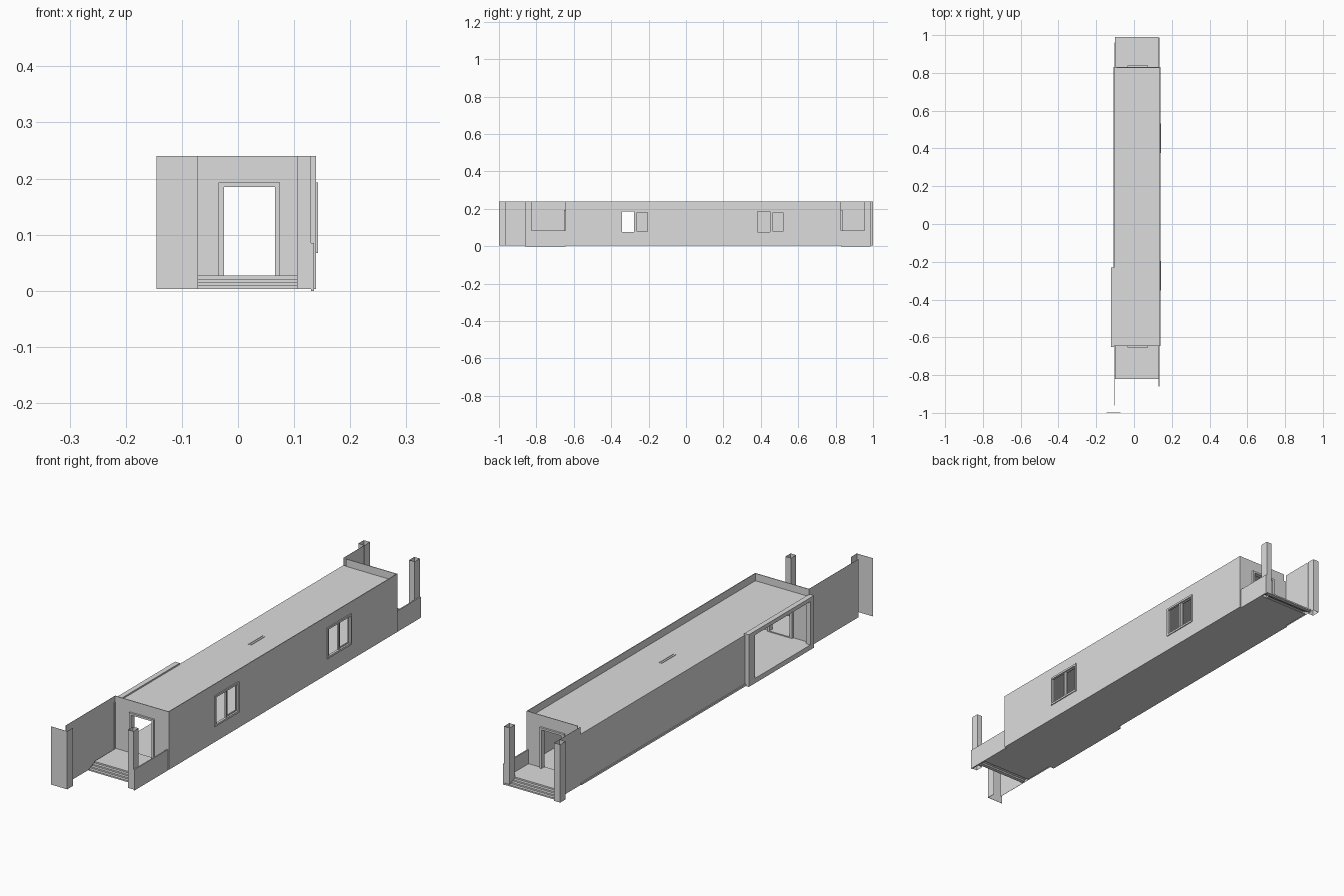
import bpy, bmesh
from mathutils import Vector

if "Cube" in bpy.data.objects:
    bpy.data.objects.remove(bpy.data.objects["Cube"])

# One plain grey for the whole building
GREY = (0.72, 0.72, 0.72, 1)
grey = bpy.data.materials.new("plain_grey")
grey.use_nodes = True
grey.diffuse_color = GREY
grey.node_tree.nodes["Principled BSDF"].inputs["Base Color"].default_value = GREY

BASE, TOP, FLOOR, ROOF, RAIL = 0.003, 0.24, 0.027, 0.21, 0.085
LEFT, RIGHT = 0.139, -0.105
FRONT, BACK = -0.645, 0.83
T, SHEET = 0.003, 0.001


def box(name, x, y, z, hollow=False):
    """Box from (min, max) ranges; hollow leaves a tube without top or bottom."""
    bm = bmesh.new()
    bmesh.ops.create_cube(bm, size=1)
    for v in bm.verts:
        v.co = Vector([r[0] if c < 0 else r[1] for c, r in zip(v.co, (x, y, z))])
    bm.normal_update()
    if hollow:
        ends = [f for f in bm.faces if abs(f.normal.z) > 0.5]
        bmesh.ops.delete(bm, geom=ends, context='FACES')
    mesh = bpy.data.meshes.new(name)
    bm.to_mesh(mesh)
    bm.free()
    mesh.materials.append(grey)
    ob = bpy.data.objects.new(name, mesh)
    bpy.context.collection.objects.link(ob)
    return ob


def cut(ob, *ranges):
    """Cut a box-shaped hole through an object."""
    cutter = box("cutter", *ranges)
    mod = ob.modifiers.new("hole", 'BOOLEAN')
    mod.operation, mod.solver, mod.object = 'DIFFERENCE', 'EXACT', cutter
    graph = bpy.context.evaluated_depsgraph_get()
    mesh = bpy.data.meshes.new_from_object(ob.evaluated_get(graph))
    ob.modifiers.clear()
    ob.data = mesh
    bpy.data.objects.remove(cutter)


# Floor, ledge under the right wall, and recessed roof
box("floor", (RIGHT, LEFT - T), (FRONT + T, BACK - T), (BASE, FLOOR - 0.004))
box("right_ledge", (RIGHT - 0.004, RIGHT), (-0.23, BACK), (BASE, 0.011))
box("roof", (RIGHT, LEFT - T), (FRONT + T, BACK - T), (ROOF - T, ROOF))
for x in (0.004, 0.014):
    box("roof_vent_slat", (x, x + 0.003), (0.06, 0.15), (ROOF, ROOF + 0.002))

# Long walls
left_wall = box("left_wall", (LEFT - T, LEFT), (FRONT, BACK), (BASE, TOP))
box("right_wall", (RIGHT, RIGHT + T), (-0.23, BACK), (0.011, ROOF))

# Windows in the left wall
for y in (-0.273, 0.453):
    opening = ((y - 0.07, y + 0.07), (0.075, 0.185))
    cut(left_wall, (0.1, 0.2), *opening)
    frame = box("window_frame", (LEFT - 0.006, 0.143), (y - 0.078, y + 0.078), (0.067, 0.193))
    cut(frame, (0.1, 0.2), *opening)
    box("window_mullion", (LEFT - 0.006, LEFT), (y - 0.004, y + 0.004), opening[1])
    sash = box("window_sash", (LEFT - 0.008, LEFT - 0.003), (y + 0.004, y + 0.07), opening[1])
    cut(sash, (0.1, 0.2), (y + 0.012, y + 0.066), (0.079, 0.181))

# Wide side opening with a projecting surround, level with the roof
surround = box("side_opening_surround", (-0.123, RIGHT + T), (-0.65, -0.23), (BASE, 0.216))
cut(surround, (-0.2, 0), (-0.627, -0.268), (FLOOR - 0.004, 0.2))

# End walls, doorways and porches
for end, wall_y, out, porch_y in (("front", FRONT, -1, -0.82), ("back", BACK, 1, 0.99)):
    def span(a, b):
        return (min(a, b), max(a, b))

    door = ((-0.025, 0.066), (wall_y - 0.1, wall_y + 0.1), (FLOOR, 0.185))
    wall = box(end + "_wall", (RIGHT, LEFT), span(wall_y, wall_y - out * T), (BASE, TOP))
    cut(wall, *door)
    if end == "back":
        cut(wall, (-0.2, -0.092), (0, 1), (ROOF, 1))
    frame = box(end + "_door_frame", (-0.035, 0.075),
                span(wall_y - out * 0.012, wall_y + out * 0.008), (FLOOR - 0.004, 0.193))
    cut(frame, *door)

    # Porch floor and shallow steps
    edge = porch_y - out * 0.036
    box(end + "_porch_floor", (-0.1, 0.13), span(wall_y, edge), (FLOOR - 0.006, FLOOR))
    for i in range(3):
        z = FLOOR - 0.006 * (i + 1)
        y = edge + out * 0.012 * i
        box(end + "_step", (-0.1, 0.13), span(y - out * 0.004, y + out * 0.012), (z - 0.006, z))
    box(end + "_porch_base", (-0.1, 0.13), span(wall_y, edge), (BASE, BASE + T))

    # Low wall and hollow post on the left side
    tip = -0.86 if out < 0 else 0.987
    box(end + "_low_wall", (0.13, 0.135), span(wall_y, tip), (0, RAIL))
    box(end + "_left_post", (0.105, 0.13), span(tip, tip - out * 0.033), (BASE, TOP), True)

    # Tall screen wall on the right side
    box(end + "_screen_wall", (RIGHT, RIGHT + SHEET), span(wall_y, out * 0.962), (BASE, TOP))

# Ends of the screen walls: an angled panel in front, a hollow post behind
box("front_corner_panel", (-0.145, -0.071), (-1, SHEET - 1), (BASE, TOP))
box("front_corner_return", (-0.071 - SHEET, -0.071), (-1, -0.962), (BASE, TOP))
box("back_right_post", (-0.132, RIGHT + SHEET), (0.965, 1), (BASE, TOP), True)
